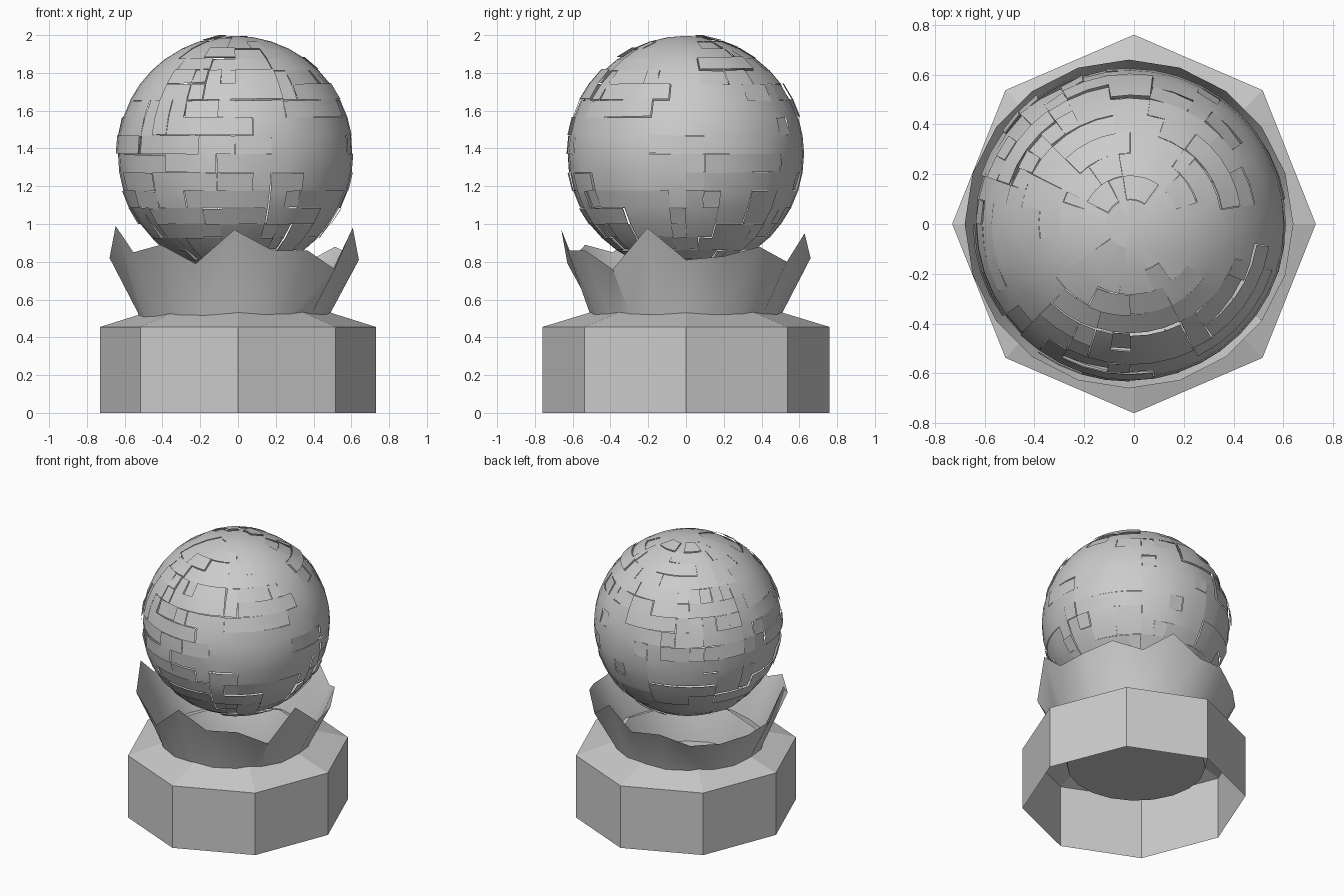
import bpy, bmesh, math, random
from mathutils import Vector, Matrix

random.seed(11)
cube = bpy.data.objects.get("Cube")
if cube:
    bpy.data.objects.remove(cube, do_unlink=True)

grey = bpy.data.materials.new("light_grey")
grey.use_nodes = True
grey.diffuse_color = (0.6, 0.6, 0.6, 1)
grey.node_tree.nodes["Principled BSDF"].inputs["Base Color"].default_value = (0.6, 0.6, 0.6, 1)


def make_object(name, bm, smooth_angle=None):
    mesh = bpy.data.meshes.new(name)
    bm.to_mesh(mesh)
    bm.free()
    mesh.materials.append(grey)
    obj = bpy.data.objects.new(name, mesh)
    bpy.context.collection.objects.link(obj)
    if smooth_angle:
        bpy.ops.object.select_all(action='DESELECT')
        obj.select_set(True)
        bpy.context.view_layer.objects.active = obj
        bpy.ops.object.shade_smooth_by_angle(angle=math.radians(smooth_angle))


def ring(bm, sides, rx, ry, heights, cx=0):
    """Ring of vertices starting at the front and turning towards +x."""
    verts = []
    for i in range(sides):
        a = math.tau * i / sides
        verts.append(bm.verts.new((cx + rx * math.sin(a), -ry * math.cos(a), heights[i])))
    return verts


def bridge(bm, low, high):
    n = len(low)
    for i in range(n):
        j = (i + 1) % n
        bm.faces.new((low[i], low[j], high[j], high[i]))


# Octagonal plinth, open underneath, with a sloping roof
bm = bmesh.new()
rows = [ring(bm, 8, rx, ry, [z] * 8) for rx, ry, z in
        ((0.73, 0.76, 0), (0.73, 0.76, 0.455), (0.46, 0.48, 0.54))]
for low, high in zip(rows, rows[1:]):
    bridge(bm, low, high)
make_object("plinth", bm)

# Flared cup with a jagged rim and a flat floor
rim = [0.97, 0.86, 0.86, 0.76, 0.98, 0.81, 0.83, 0.88, 0.80, 0.95,
       0.82, 0.84, 0.77, 0.77, 0.79, 0.82, 0.99, 0.85, 0.89, 0.79]
n = len(rim)
bm = bmesh.new()
rows = [ring(bm, n, r, r, h, -0.02) for r, h in
        ((0.46, [0.285] * n), (0.51, [0.53] * n), (0.66, rim))]
for low, high in zip(rows, rows[1:]):
    bridge(bm, low, high)
bm.faces.new(rows[0][::-1])
make_object("jagged_cup", bm, 35)

# Ball of loose shell plates: rectangles of cells are grouped, split and shifted
RINGS, SEGS, RADIUS = 20, 40, 0.625
group = [[0] * SEGS for _ in range(RINGS)]
for g in range(1, 130):
    r0, s0 = random.randrange(1, RINGS), random.randrange(SEGS)
    for r in range(r0, min(RINGS - 1, r0 + random.randint(1, 3))):
        for s in range(s0, s0 + random.randint(1, 5)):
            group[r][s % SEGS] = g

bm = bmesh.new()
layer = bm.faces.layers.int.new("plate")
bmesh.ops.create_uvsphere(bm, u_segments=SEGS, v_segments=RINGS, radius=RADIUS)
for f in bm.faces:
    c = f.calc_center_median()
    r = int(math.acos(c.z / c.length) / math.pi * RINGS)
    s = int((math.atan2(c.y, c.x) % math.tau) / math.tau * SEGS)
    f[layer] = group[min(r, RINGS - 1)][s % SEGS]
seams = [e for e in bm.edges if len({f[layer] for f in e.link_faces}) > 1]
bmesh.ops.split_edges(bm, edges=seams)

# Collect each connected plate
plates, seen = [], set()
for start in bm.faces:
    if start in seen:
        continue
    island, stack = [], [start]
    seen.add(start)
    while stack:
        f = stack.pop()
        island.append(f)
        for other in (o for e in f.edges for o in e.link_faces):
            if other not in seen:
                seen.add(other)
                stack.append(other)
    plates.append(island)

# Tilt and push the plates, leaving the large shell areas in place
for island in plates:
    if len(island) > 60:
        continue
    verts = {v for f in island for v in f.verts}
    centre = sum((v.co for v in verts), Vector()) / len(verts)
    axis = Vector([random.uniform(-1, 1) for _ in range(3)]).normalized()
    limit = 0.12 if len(island) < 4 else 0.03
    turn = Matrix.Rotation(random.uniform(-limit, limit), 3, axis)
    push = centre.normalized() * random.uniform(-0.006, 0.012)
    for v in verts:
        v.co = centre + turn @ (v.co - centre) + push

top = max(v.co.z for v in bm.verts)
bmesh.ops.translate(bm, verts=bm.verts, vec=(-0.015, 0, 2 - top))
make_object("plated_ball", bm, 40)
